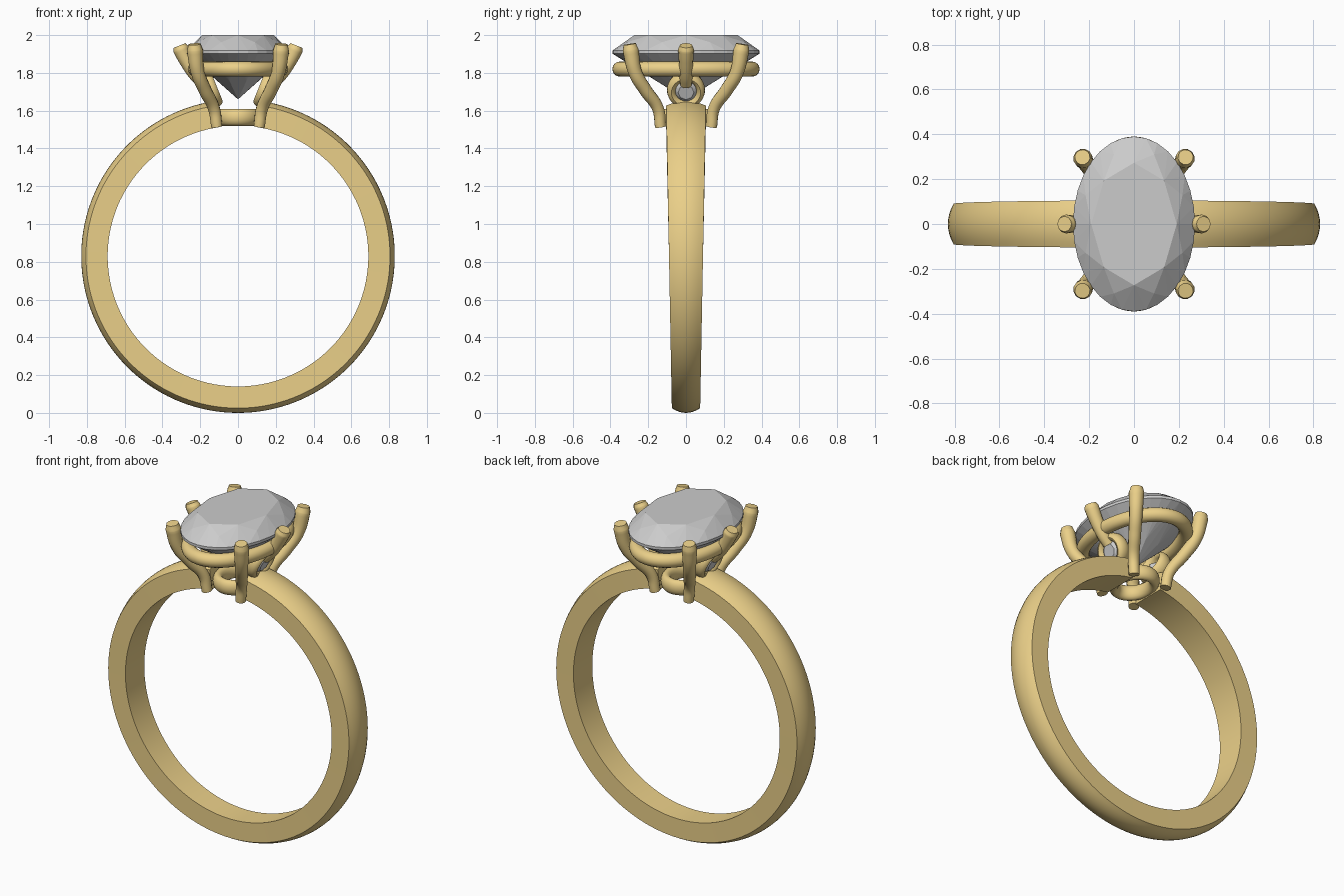
import bpy, bmesh
from math import sin, cos, pi, tau, radians
from mathutils import Vector, Matrix

if "Cube" in bpy.data.objects:
    bpy.data.objects.remove(bpy.data.objects["Cube"])

gold = bpy.data.materials.new("gold")
gold.diffuse_color = (0.83, 0.63, 0.25, 1)
gold.use_nodes = True
gold.node_tree.nodes["Principled BSDF"].inputs["Base Color"].default_value = gold.diffuse_color
CZ = 0.83  # height of the band's centre


def finish(ob, mat=gold, smooth=True):
    if mat:
        ob.data.materials.append(mat)
    bpy.ops.object.select_all(action='DESELECT')
    ob.select_set(True)
    bpy.context.view_layer.objects.active = ob
    if ob.type == 'CURVE':
        bpy.ops.object.convert(target='MESH')
        ob = bpy.context.object
    if smooth:
        bpy.ops.object.shade_smooth_by_angle(angle=radians(35))
    return ob


def add_mesh(name, bm, mat=gold, smooth=True, matrix=Matrix()):
    bmesh.ops.recalc_face_normals(bm, faces=bm.faces)
    me = bpy.data.meshes.new(name)
    bm.to_mesh(me)
    bm.free()
    ob = bpy.data.objects.new(name, me)
    ob.matrix_world = matrix
    bpy.context.collection.objects.link(ob)
    return finish(ob, mat, smooth)


def loft(name, rings, closed, matrix=Matrix()):
    """Skin closed cross-sections; join the ends or cap them."""
    bm = bmesh.new()
    vr = [[bm.verts.new(p) for p in r] for r in rings]
    n, m = len(vr), len(vr[0])
    for i in range(n if closed else n - 1):
        a, b = vr[i], vr[(i + 1) % n]
        for j in range(m):
            bm.faces.new((a[j], a[(j + 1) % m], b[(j + 1) % m], b[j]))
    if not closed:
        bm.faces.new(vr[0])
        bm.faces.new(vr[-1])
    return add_mesh(name, bm, matrix=matrix)


def oval_ring(name, profile, ax, ay, matrix=Matrix(), n=64):
    """Sweep an (offset, height) profile round an oval."""
    rings = []
    for i in range(n):
        t = tau * i / n
        rings.append([((ax + r) * cos(t), (ay + r) * sin(t), z) for r, z in profile])
    return loft(name, rings, True, matrix)


def circle(r, rz=None, n=16):
    return [(r * cos(tau * k / n), (rz or r) * sin(tau * k / n)) for k in range(n)]


def gem(name, rx, ry, crown, girdle, depth, matrix):
    """Brilliant cut, girdle at the origin: convex hull of its facet corners."""
    bm = bmesh.new()
    rows = [(8, 0.70, crown, 0), (8, 0.86, crown * 0.58, 0.5), (32, 1, girdle, 0),
            (32, 1, -girdle, 0), (8, 0.42, -depth * 0.62, 0.5), (1, 0, -depth, 0)]
    for n, r, z, off in rows:
        for k in range(n):
            t = tau * (k + off) / n
            bm.verts.new((rx * r * cos(t), ry * r * sin(t), z))
    bmesh.ops.convex_hull(bm, input=bm.verts)
    bmesh.ops.dissolve_limit(bm, angle_limit=0.01, verts=bm.verts, edges=bm.edges)
    return add_mesh(name, bm, None, False, matrix)


def prong(name, pts, radii):
    cu = bpy.data.curves.new(name, 'CURVE')
    cu.dimensions = '3D'
    cu.bevel_depth = 1
    cu.bevel_resolution = 4
    cu.use_fill_caps = True
    s = cu.splines.new('BEZIER')
    s.resolution_u = 8
    s.bezier_points.add(len(pts) - 1)
    for bp, p, r in zip(s.bezier_points, pts, radii):
        bp.co = p
        bp.radius = r
        bp.handle_left_type = bp.handle_right_type = 'AUTO'
    ob = bpy.data.objects.new(name, cu)
    bpy.context.collection.objects.link(ob)
    return finish(ob)


# Band: domed outside, tapering to the bottom, open under the setting
rings = []
gap = 0.145
for i in range(129):
    a = gap + (tau - 2 * gap) * i / 128
    w = 0.09 + 0.015 * cos(a)
    prof = [(0.69, -w)]
    for k in range(9):
        u = -1 + k / 4
        prof.append((0.83 - 0.025 * u * u, w * u))
    prof.append((0.69, w))
    rings.append([(r * sin(a), y, CZ + r * cos(a)) for r, y in prof])
loft("band", rings, False)

# Base ring and gallery rail of the setting
oval_ring("base_ring", circle(0.03, 0.045), 0.10, 0.125, Matrix.Translation((0, 0, 1.565)))
oval_ring("gallery_rail", circle(0.04), 0.225, 0.35, Matrix.Translation((0, 0, 1.82)))

# Main oval stone
gem("oval_stone", 0.272, 0.39, 0.09, 0.008, 0.25, Matrix.Translation((0, 0, 1.91)))

for sx, side in ((-1, "left"), (1, "right")):
    # Corner prongs
    for sy, end in ((-1, "front"), (1, "back")):
        path = [(0.112, 0.135, 1.515), (0.127, 0.148, 1.61), (0.175, 0.215, 1.71),
                (0.212, 0.268, 1.80), (0.228, 0.293, 1.92), (0.23, 0.298, 1.952)]
        prong(f"{end}_{side}_prong", [(x * sx, y * sy, z) for x, y, z in path],
              [0.03, 0.032, 0.035, 0.037, 0.043, 0.034])
    # Side prong above the small bezel
    path = [(0.18, 0, 1.74), (0.225, 0, 1.79), (0.27, 0, 1.86), (0.302, 0, 1.925), (0.31, 0, 1.945)]
    prong(f"{side}_side_prong", [(x * sx, y, z) for x, y, z in path],
          [0.032, 0.035, 0.038, 0.042, 0.034])
    # Small bezel with a round stone, facing outward and slightly down
    axis = Vector((sx * cos(radians(22)), 0, -sin(radians(22))))
    rot = axis.to_track_quat('Z', 'Y').to_matrix().to_4x4()
    m = Matrix.Translation((sx * 0.148, 0, 1.71)) @ rot
    oval_ring(f"{side}_bezel", circle(0.024, 0.04, 12), 0.077, 0.077, m, 40)
    gem(f"{side}_accent_stone", 0.06, 0.06, 0.022, 0.003, 0.05,
        m @ Matrix.Translation((0, 0, 0.012)))
